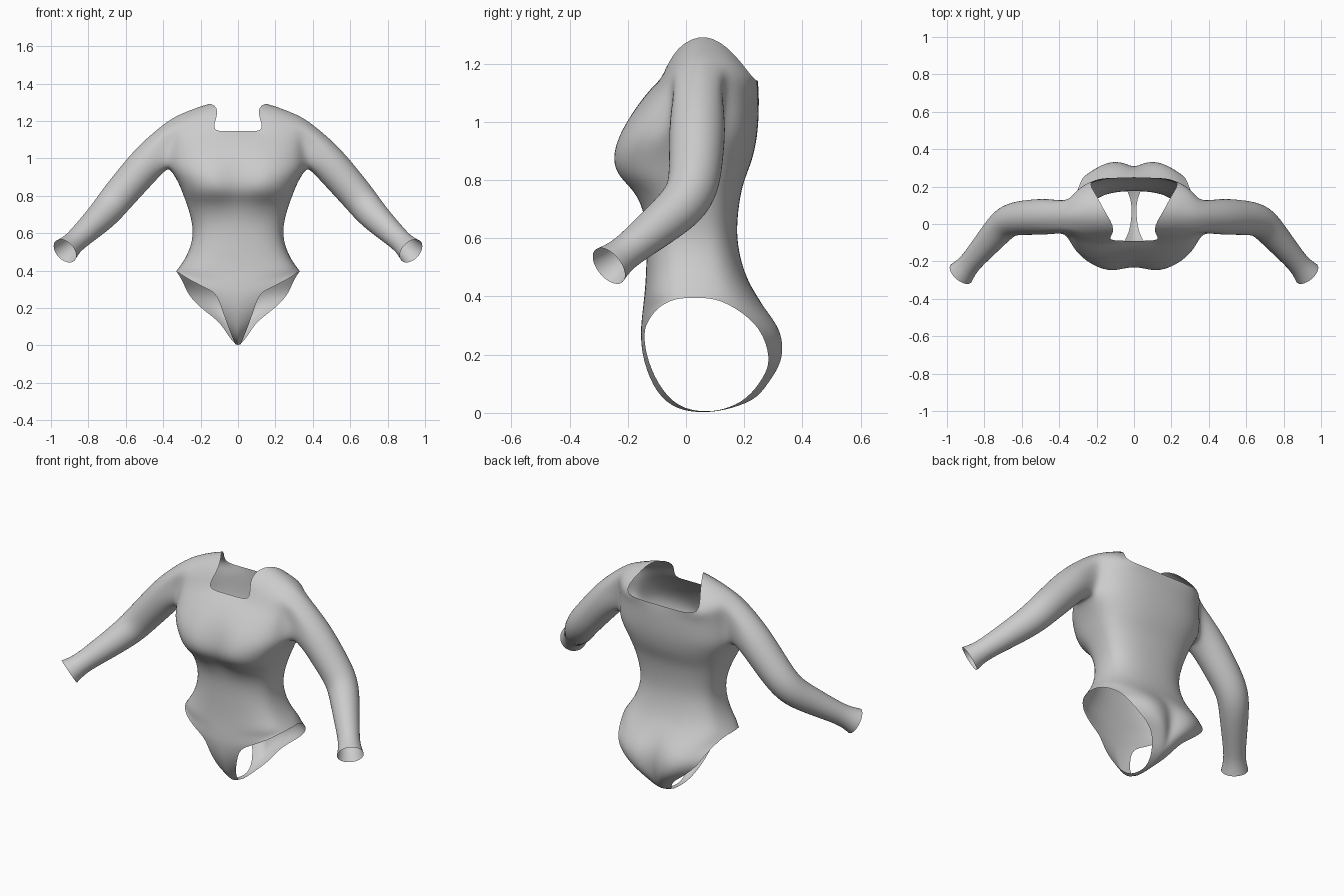
import bpy, bmesh, math
from mathutils import Vector

if "Cube" in bpy.data.objects:
    bpy.data.objects.remove(bpy.data.objects["Cube"])

COLS = 12  # columns on one half, 0 = centre front, 6 = side, 12 = centre back
bm = bmesh.new()


def verts(points):
    return [bm.verts.new(p) for p in points]


def skin(a, b, closed=False):
    """Join two rows of vertices with quads."""
    n = len(a)
    for i in range(n if closed else n - 1):
        j = (i + 1) % n
        bm.faces.new((a[i], a[j], b[j], b[i]))


def body_ring(z, half, front, back, dent):
    """Half cross-section of the torso, with a hollow at the centre front."""
    pts, c = [], 0.03
    for j in range(COLS + 1):
        t = math.pi * j / COLS
        x = half * max(0, math.sin(t)) ** 0.85 if 0 < j < COLS else 0
        k = math.cos(t)
        depth = (front - c) if k > 0 else (back - c)
        y = c + depth * abs(k) ** 0.7
        if k > 0:
            y += dent * math.exp(-(x / 0.07) ** 2)
        pts.append((x, y, z))
    return pts


def strip_row(cy, cz, edge, bulge=0):
    """Row of the lower panel, from the centre line to the leg opening."""
    pts = []
    for j in range(6):
        s = j / 5
        pts.append((edge[0] * s,
                    cy + (edge[1] - cy) * s * s + bulge * math.sin(math.pi * s),
                    cz + (edge[2] - cz) * s))
    return pts


# Torso: z, half width, front y, back y, centre hollow
torso = [(.395, .335, -.145, .25, 0), (.45, .292, -.14, .215, 0),
         (.52, .257, -.137, .19, 0), (.60, .24, -.135, .175, 0),
         (.68, .252, -.142, .178, 0), (.76, .277, -.185, .19, .015),
         (.81, .297, -.25, .205, .04), (.87, .32, -.275, .23, .05),
         (.95, .368, -.25, .247, .04), (1.03, .362, -.195, .252, .01),
         (1.10, .36, -.135, .252, 0)]
rows = [body_ring(*r) for r in torso]
full = [verts(r) for r in rows[:9]]
for a, b in zip(full, full[1:]):
    skin(a, b)

# Chest and upper back, left open at the armhole
front = [full[8][:6]] + [verts(r[:6]) for r in rows[9:]]
back = [full[8][:6:-1]] + [verts(r[:6:-1]) for r in rows[9:]]
front.append(verts([(0, -.09, 1.145), (.07, -.09, 1.145), (.15, -.085, 1.147),
                    (.21, -.075, 1.16), (.29, -.06, 1.17), (.36, -.04, 1.17)]))
back.append(verts([(0, .245, 1.14), (.13, .25, 1.14), (.255, .232, 1.145),
                   (.285, .205, 1.165), (.325, .165, 1.175), (.36, .12, 1.17)]))
front_yoke = verts([(.09, -.035, 1.262), (.18, -.03, 1.25),
                    (.28, -.015, 1.22), (.366, 0, 1.195)])
back_yoke = verts([(.205, .165, 1.24), (.25, .155, 1.235),
                   (.305, .13, 1.222), (.366, .09, 1.195)])
shoulder = verts([(.16, .07, 1.31), (.215, .06, 1.288),
                  (.295, .05, 1.252), (.37, .045, 1.214)])
for panel, yoke in ((front, front_yoke), (back, back_yoke)):
    for a, b in zip(panel, panel[1:]):
        skin(a, b)
    skin(panel[-1][2:], yoke)
    skin(yoke, shoulder)

# Lower front panel, narrowing to the crotch: centre y, centre z, leg edge
lower_front = [full[0][:6]]
for cy, cz, edge in [(-.15, .345, (.28, -.10, .362)), (-.155, .295, (.185, -.133, .312)),
                     (-.155, .25, (.115, -.145, .28)), (-.148, .18, (.09, -.14, .205)),
                     (-.105, .065, (.053, -.10, .10)), (-.03, .008, (.02, -.03, .018)),
                     (.06, 0, (.012, .06, .002))]:
    lower_front.append(verts(strip_row(cy, cz, edge)))
# Seat panel, with a rounded bulge each side
lower_back = [full[0][:6:-1]]
for cy, cz, edge, bulge in [(.285, .325, (.287, .225, .325), .03),
                            (.305, .25, (.262, .27, .26), .04),
                            (.30, .17, (.175, .29, .18), .035),
                            (.28, .095, (.095, .27, .125), .01),
                            (.235, .04, (.05, .21, .045), 0),
                            (.13, .008, (.014, .13, .01), 0)]:
    lower_back.append(verts(strip_row(cy, cz, edge, bulge)))
lower_back.append(lower_front[-1])
for panel in (lower_front, lower_back):
    for a, b in zip(panel, panel[1:]):
        skin(a, b)

# Sleeve, grown from the armhole loop: centre and radius
loop = [full[8][6], full[8][5]] + [r[5] for r in front[1:]] + [front_yoke[3], shoulder[3],
        back_yoke[3]] + [r[5] for r in reversed(back[1:])] + [full[8][7]]
path = [(.46, .04, 1.005, .098), (.56, .036, .89, .094), (.655, .028, .78, .089),
        (.705, -.008, .715, .084), (.77, -.085, .65, .074), (.84, -.165, .585, .063),
        (.888, -.222, .54, .058), (.925, -.265, .505, .073)]
centres = [Vector((.38, .045, 1.08))] + [Vector(p[:3]) for p in path]
previous = loop
n = len(loop)
for i, p in enumerate(path):
    here = centres[i + 1]
    ahead = centres[min(i + 2, len(path))]
    t = (ahead - centres[i]).normalized()
    f = Vector((0, -1, 0))
    f = (f - t * f.dot(t)).normalized()
    down = t.cross(f)
    ring = verts([here + (down * math.cos(a) + f * math.sin(a)) * p[3] * 1.04
                  for a in (2 * math.pi * k / n for k in range(n))])
    skin(previous, ring, True)
    previous = ring

bmesh.ops.recalc_face_normals(bm, faces=bm.faces)
bm.normal_update()
# The chest must face forwards
probe = min(bm.faces, key=lambda q: (q.calc_center_median() - Vector((.12, -.24, .9))).length)
if probe.normal.y > 0:
    bmesh.ops.reverse_faces(bm, faces=bm.faces)
for q in bm.faces:
    q.smooth = True

mesh = bpy.data.meshes.new("bodysuit")
bm.to_mesh(mesh)
bm.free()
suit = bpy.data.objects.new("bodysuit", mesh)
bpy.context.collection.objects.link(suit)

mirror = suit.modifiers.new("mirror", 'MIRROR')
mirror.use_clip = True
mirror.merge_threshold = 0.001
smooth = suit.modifiers.new("smooth", 'SUBSURF')
smooth.levels = smooth.render_levels = 2

grey = bpy.data.materials.new("light grey fabric")
grey.diffuse_color = (.6, .6, .6, 1)
grey.use_nodes = True
grey.node_tree.nodes["Principled BSDF"].inputs["Base Color"].default_value = grey.diffuse_color
mesh.materials.append(grey)
